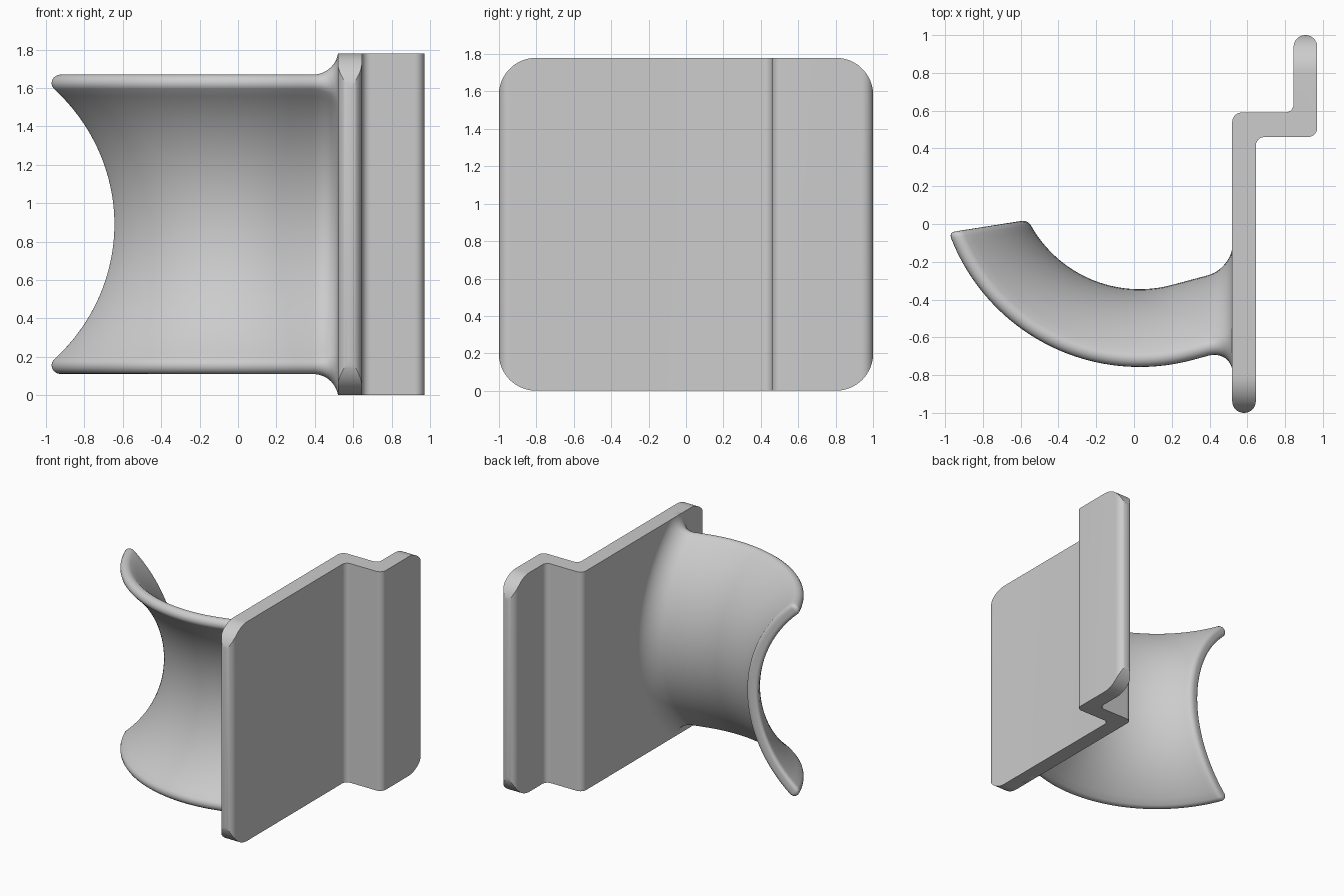
import bpy, bmesh
from math import sin, cos, tan, atan2, acos, asin, pi, radians
from mathutils import Vector

if "Cube" in bpy.data.objects:
    bpy.data.objects.remove(bpy.data.objects["Cube"], do_unlink=True)

GREY = (0.604, 0.604, 0.604, 1)
grey = bpy.data.materials.new("light grey")
grey.use_nodes = True
grey.diffuse_color = GREY
grey.node_tree.nodes["Principled BSDF"].inputs["Base Color"].default_value = GREY

HEIGHT = 1.78
MID = HEIGHT / 2


def make_object(name, bm):
    bmesh.ops.recalc_face_normals(bm, faces=bm.faces)
    mesh = bpy.data.meshes.new(name)
    bm.to_mesh(mesh)
    bm.free()
    mesh.materials.append(grey)
    obj = bpy.data.objects.new(name, mesh)
    bpy.context.collection.objects.link(obj)
    return obj


def activate(obj):
    bpy.ops.object.select_all(action='DESELECT')
    obj.select_set(True)
    bpy.context.view_layer.objects.active = obj


def rounded(corners, steps):
    """Outline with an arc of the given radius at each (u, v, radius) corner."""
    points = []
    for i, (u, v, radius) in enumerate(corners):
        p = Vector((u, v))
        a = (Vector(corners[i - 1][:2]) - p).normalized()
        b = (Vector(corners[(i + 1) % len(corners)][:2]) - p).normalized()
        # All corners are square, so the arc centre lies along both sides
        centre = p + (a + b) * radius
        begin = atan2(-b.y, -b.x)
        turn = (atan2(-a.y, -a.x) - begin + pi) % (2 * pi) - pi
        for k in range(steps + 1):
            t = begin + turn * k / steps
            points.append(centre + Vector((cos(t), sin(t))) * radius)
    return points


def extrude(name, outline, place, direction):
    bm = bmesh.new()
    face = bm.faces.new([bm.verts.new(place(p)) for p in outline])
    made = bmesh.ops.extrude_face_region(bm, geom=[face], use_keep_orig=True)["geom"]
    bmesh.ops.translate(bm, vec=direction,
                        verts=[v for v in made if isinstance(v, bmesh.types.BMVert)])
    return make_object(name, bm)


# Stepped back plate, trimmed to rounded corners in side outline
step_outline = rounded([
    (0.52, -1, 0.062), (0.645, -1, 0.062), (0.645, 0.46, 0.045), (0.97, 0.46, 0.05),
    (0.97, 1, 0.062), (0.845, 1, 0.062), (0.845, 0.59, 0.045), (0.52, 0.59, 0.05)], 8)
plate = extrude("stepped_plate", step_outline,
                lambda p: (p.x, p.y, -0.1), (0, 0, HEIGHT + 0.2))
side_outline = rounded([(-1.001, 0, 0.2), (1.001, 0, 0.2),
                        (1.001, HEIGHT, 0.2), (-1.001, HEIGHT, 0.2)], 16)
trimmer = extrude("corner_trimmer", side_outline, lambda p: (0.2, p.x, p.y), (1, 0, 0))
trimmer.hide_render = True
trim = plate.modifiers.new("Trim", 'BOOLEAN')
trim.operation = 'INTERSECT'
trim.solver = 'EXACT'
trim.object = trimmer
activate(plate)
bpy.ops.object.modifier_apply(modifier="Trim")
bpy.data.objects.remove(trimmer, do_unlink=True)
bpy.ops.object.shade_smooth_by_angle(angle=radians(30))

# Saddle cross-section: a bowed strip with round rims, as (radius, height, normal)
BOW_CENTRE, BOW, HALF_THICK = 1.705, 1.0, 0.045
spread = asin(0.735 / BOW)
section = []
ARC, CAP = 32, 8


def add_point(angle, normal_angle):
    normal = (-cos(normal_angle), sin(normal_angle))
    section.append((BOW_CENTRE - BOW * cos(angle), BOW * sin(angle), *normal))


for i in range(ARC + 1):
    t = spread * (2 * i / ARC - 1)
    add_point(t, t)
for i in range(1, CAP):
    add_point(spread, spread + pi * i / CAP)
for i in range(ARC + 1):
    t = spread * (1 - 2 * i / ARC)
    add_point(t, t + pi)
for i in range(1, CAP):
    add_point(-spread, -spread + pi + pi * i / CAP)

# Sweep: round about a vertical axis, then straight, then flared into the plate
CX, CY = 0.03, 0.315
TURN = radians(15)
EDGE, FLARE, PLATE_X = 0.03, 0.13, 0.522
slope = atan2(0.065, 0.41)
cut_distance = 0.59 * -sin(slope) + 0.293 * cos(slope)


def swept(point, along, inset, advance):
    r, z, nr, nz = point
    r += nr * (HALF_THICK - inset)
    z += nz * (HALF_THICK - inset)
    first = slope - acos((cut_distance + advance) / r)
    a = first + (TURN - first) * along
    return (CX + r * sin(a), CY - r * cos(a), MID + z)


def straight(point, x, flare):
    r, z, nr, nz = point
    r += nr * HALF_THICK
    x0, y0 = CX + r * sin(TURN), CY - r * cos(TURN)
    y = y0 + (x - x0) * tan(TURN) - nr * flare
    z = max(-MID, min(MID, z + nz * (HALF_THICK + flare)))
    return (x, y, MID + z)


rings = []
for k in range(5):
    t = pi / 2 * k / 4
    rings.append([swept(p, 0, EDGE * (1 - sin(t)), EDGE * (cos(t) * -1 + 1)) for p in section])
for k in range(1, 41):
    rings.append([swept(p, k / 40, 0, EDGE) for p in section])
for k in range(13):
    t = pi / 2 * k / 12
    rings.append([straight(p, PLATE_X - FLARE * (1 - sin(t)), FLARE * (1 - cos(t)))
                  for p in section])
rings.append([(x + 0.04, y, z) for x, y, z in rings[-1]])

bm = bmesh.new()
loops = [[bm.verts.new(co) for co in ring] for ring in rings]
n = len(section)
for a, b in zip(loops, loops[1:]):
    for i in range(n):
        bm.faces.new((a[i], a[(i + 1) % n], b[(i + 1) % n], b[i]))
# End caps, strip by strip between the two bowed faces
for loop in (loops[0], loops[-1]):
    back = loop[:ARC + 1]
    front = loop[ARC + CAP:ARC + CAP + ARC + 1][::-1]
    for i in range(ARC):
        bm.faces.new((back[i], back[i + 1], front[i + 1], front[i]))
    bm.faces.new(loop[ARC:ARC + CAP + 1])
    bm.faces.new(loop[ARC + CAP + ARC:] + loop[:1])
saddle = make_object("saddle_hook", bm)
activate(saddle)
bpy.ops.object.shade_smooth_by_angle(angle=radians(40))
